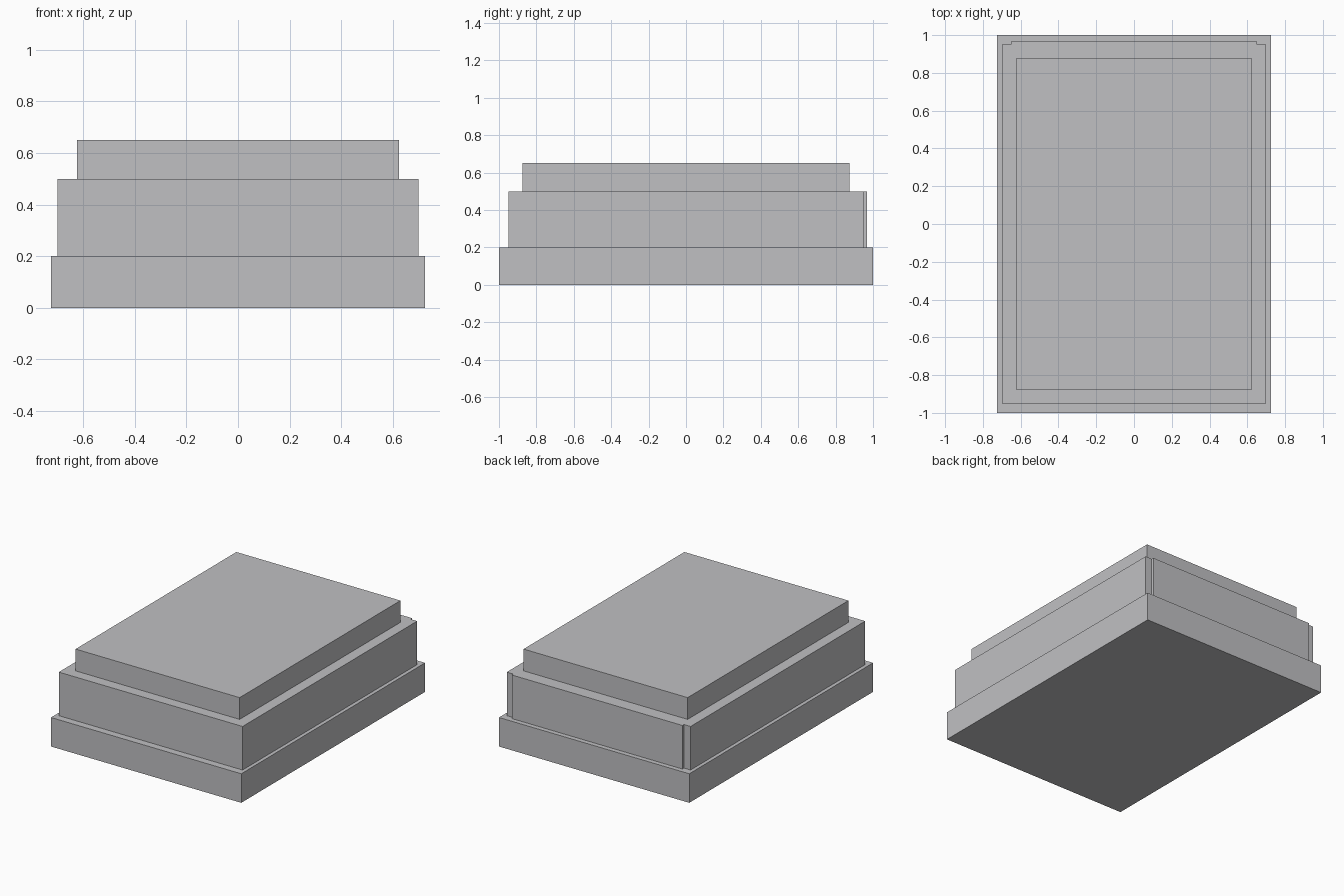
import bpy
import bmesh
from mathutils import Matrix, Vector

cube = bpy.data.objects.get("Cube")
if cube:
    bpy.data.objects.remove(cube, do_unlink=True)

# Single plain grey
grey = bpy.data.materials.new("light_grey")
grey.use_nodes = True
color = (0.53, 0.53, 0.545, 1.0)
grey.diffuse_color = color
grey.node_tree.nodes["Principled BSDF"].inputs["Base Color"].default_value = color


def box(name, low, high):
    """Flat-shaded box between two opposite corners."""
    low, high = Vector(low), Vector(high)
    bm = bmesh.new()
    matrix = Matrix.Translation((low + high) / 2) @ Matrix.Diagonal((high - low).to_4d())
    matrix[3][3] = 1
    bmesh.ops.create_cube(bm, size=1, matrix=matrix)
    mesh = bpy.data.meshes.new(name)
    bm.to_mesh(mesh)
    bm.free()
    mesh.materials.append(grey)
    obj = bpy.data.objects.new(name, mesh)
    bpy.context.collection.objects.link(obj)
    return obj


# Wide base slab
box("base", (-0.725, -1, 0), (0.725, 1, 0.2))
# Main block with a raised panel on its back
body = box("body", (-0.7, -0.95, 0.2), (0.7, 0.95, 0.5))
bm = bmesh.new()
bm.from_mesh(body.data)
for x, normal in ((-0.65, 1), (0.65, 1)):
    bmesh.ops.bisect_plane(bm, geom=bm.verts[:] + bm.edges[:] + bm.faces[:],
                           plane_co=(x, 0, 0), plane_no=(normal, 0, 0))
bm.normal_update()
panel = [f for f in bm.faces if f.normal.y > 0.9 and abs(f.calc_center_median().x) < 0.1]
raised = bmesh.ops.extrude_face_region(bm, geom=panel)["geom"]
bmesh.ops.translate(bm, vec=(0, 0.017, 0),
                    verts=[v for v in raised if isinstance(v, bmesh.types.BMVert)])
bmesh.ops.delete(bm, geom=panel, context="FACES_ONLY")
bmesh.ops.dissolve_limit(bm, angle_limit=0.01, verts=bm.verts[:], edges=bm.edges[:])
bmesh.ops.recalc_face_normals(bm, faces=bm.faces[:])
bm.to_mesh(body.data)
bm.free()
# Smaller top slab
box("top_slab", (-0.625, -0.875, 0.5), (0.625, 0.875, 0.65))
